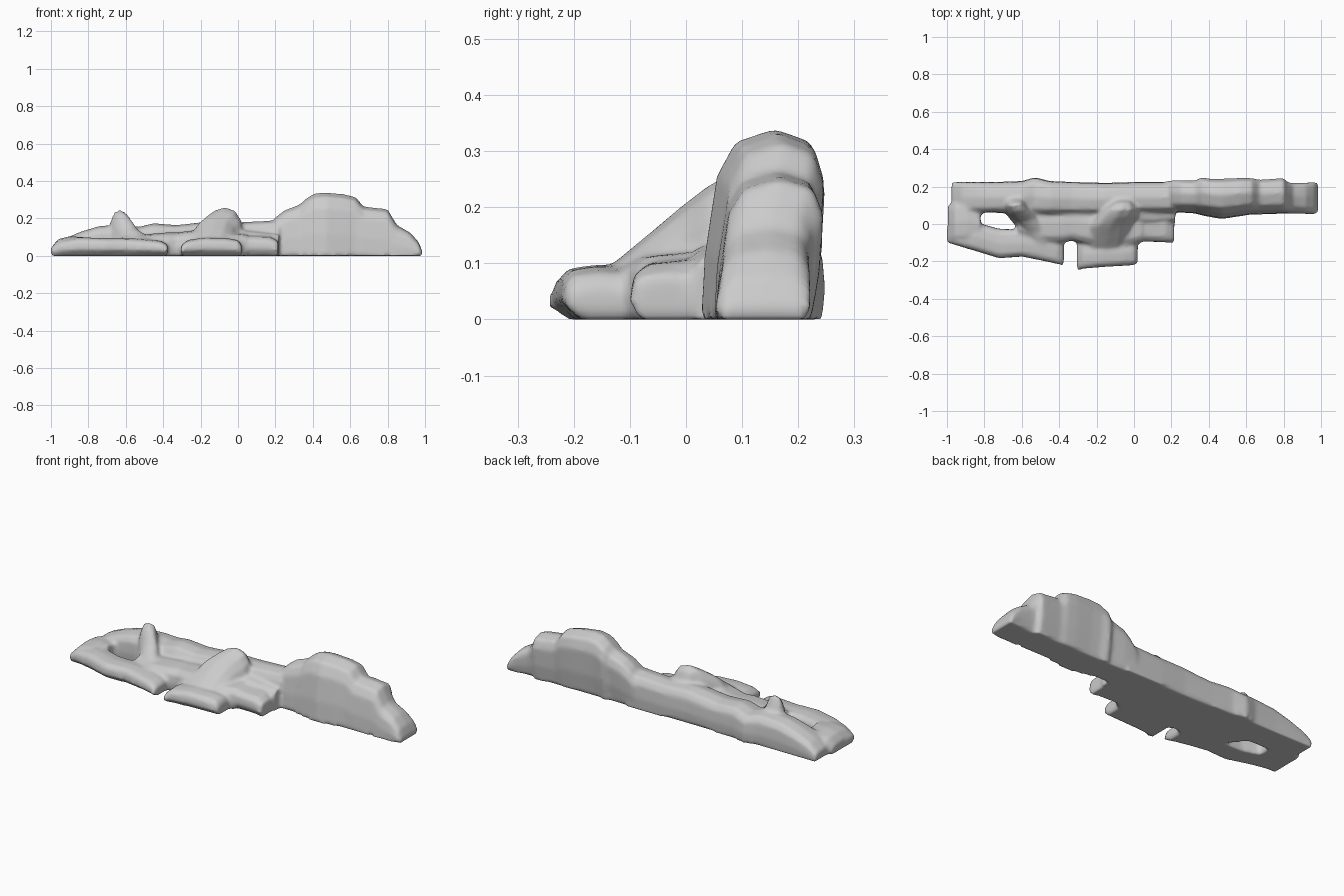
import bpy, bmesh
from mathutils import Vector

bm = bmesh.new()
# rounded boulder cross-section: (across 0-1, height 0-1)
PROFILE = [(.03, 0), (0, .35), (.03, .75), (.16, .93), (.5, 1),
           (.84, .93), (.97, .75), (1, .35), (.97, 0)]


def loft(sections, taper=0, under=0, lean=0):
    """Closed rock body; each section is (x1, y1, x2, y2, top height)."""
    rings = []
    for x1, y1, x2, y2, top in sections:
        a, b = Vector((x1, y1, 0)), Vector((x2, y2, 0))
        ring = []
        for t, h in PROFILE:
            t = .5 + (t - .5) * (1 - taper * h)
            if h == 0 and t < .5:
                t += under
            p = a.lerp(b, t)
            p.z = h * top
            p.y += lean * p.z
            ring.append(bm.verts.new(p))
        rings.append(ring)
    n = len(PROFILE)
    for r, s in zip(rings, rings[1:]):
        for i in range(n):
            j = (i + 1) % n
            bm.faces.new((r[i], r[j], s[j], s[i]))
    bm.faces.new(rings[0][::-1])
    bm.faces.new(rings[-1])


def along_x(rows, **kw):
    loft([(x, y0, x, y1, z) for x, y0, y1, z in rows], **kw)


# low back wall, left half
along_x([(-.975, .06, .225, .05), (-.92, .06, .225, .095), (-.84, .06, .225, .13),
         (-.74, .06, .225, .16), (-.6, .05, .23, .17), (-.53, .05, .25, .155),
         (-.45, .05, .23, .175), (-.33, .05, .225, .165), (-.15, .05, .22, .185),
         (0, .06, .225, .18), (.1, .06, .225, .185), (.22, .06, .225, .19)])
# tall ridge, right half
along_x([(.17, .06, .22, .17), (.21, .06, .22, .215), (.25, .055, .22, .245), (.33, .05, .215, .275),
         (.36, .04, .23, .305), (.41, .03, .22, .335), (.47, .02, .22, .34),
         (.57, .035, .225, .33), (.63, .045, .225, .315), (.67, .045, .22, .265),
         (.8, .05, .23, .25), (.82, .05, .21, .215), (.85, .05, .21, .165),
         (.92, .05, .215, .125), (.965, .05, .22, .075), (.985, .06, .22, .025)], lean=.11)
# left end joining wall and front arm
along_x([(-.995, -.1, .1, .05), (-.96, -.1, .12, .09), (-.9, -.1, .14, .105), (-.82, -.1, .1, .1)])
# low front arm
along_x([(-1, -.1, -.02, .045), (-.95, -.115, 0, .08), (-.85, -.145, .01, .1),
         (-.72, -.185, -.025, .095), (-.6, -.175, -.03, .095),
         (-.5, -.195, -.03, .09), (-.41, -.215, -.05, .08), (-.375, -.225, -.06, .06)], under=.2)
# middle floor of rubble
along_x([(-.62, -.06, .12, .11), (-.5, -.1, .12, .115), (-.38, -.1, .12, .125),
         (-.33, -.09, .12, .125), (-.2, -.12, .12, .14), (-.04, -.12, .12, .12), (.04, -.1, .12, .12)])
# front boulder
along_x([(-.305, -.25, -.1, .055), (-.27, -.24, -.08, .085), (-.18, -.232, -.08, .098),
         (-.06, -.225, -.08, .095), (0, -.22, -.08, .085), (.02, -.215, -.08, .06)], under=.2)
# side boulder
along_x([(-.04, -.09, .1, .11), (.06, -.095, .1, .11), (.17, -.1, .1, .105), (.215, -.1, .02, .08)], under=.1)
along_x([(.03, 0, .14, .14), (.12, 0, .14, .13), (.22, .01, .14, .12)])
# left leaning spire
loft([(-.72, .14, -.56, .16, .15), (-.71, .09, -.56, .12, .25), (-.69, .05, -.54, .09, .23),
      (-.65, 0, -.49, .04, .155), (-.6, -.06, -.44, -.02, .115), (-.56, -.12, -.41, -.1, .09)], taper=.45)
# central slanting outcrop
loft([(-.29, -.13, -.01, -.13, .1), (-.29, -.07, .01, -.07, .15), (-.28, -.01, .03, 0, .205),
      (-.24, .04, .06, .04, .24), (-.2, .08, .06, .08, .262), (-.15, .115, .03, .11, .24),
      (-.13, .14, .02, .14, .17)], taper=.4)

bmesh.ops.recalc_face_normals(bm, faces=bm.faces)
mesh = bpy.data.meshes.new("rock_ridge")
bm.to_mesh(mesh)
bm.free()
rock = bpy.data.objects.new("rock_ridge", mesh)
bpy.context.collection.objects.link(rock)

# fuse boulders into one weathered mass
fuse = rock.modifiers.new("fuse", 'REMESH')
fuse.mode = 'VOXEL'
fuse.voxel_size = .011
fuse.use_smooth_shade = True
soften = rock.modifiers.new("soften", 'SMOOTH')
soften.factor = .5
soften.iterations = 4
